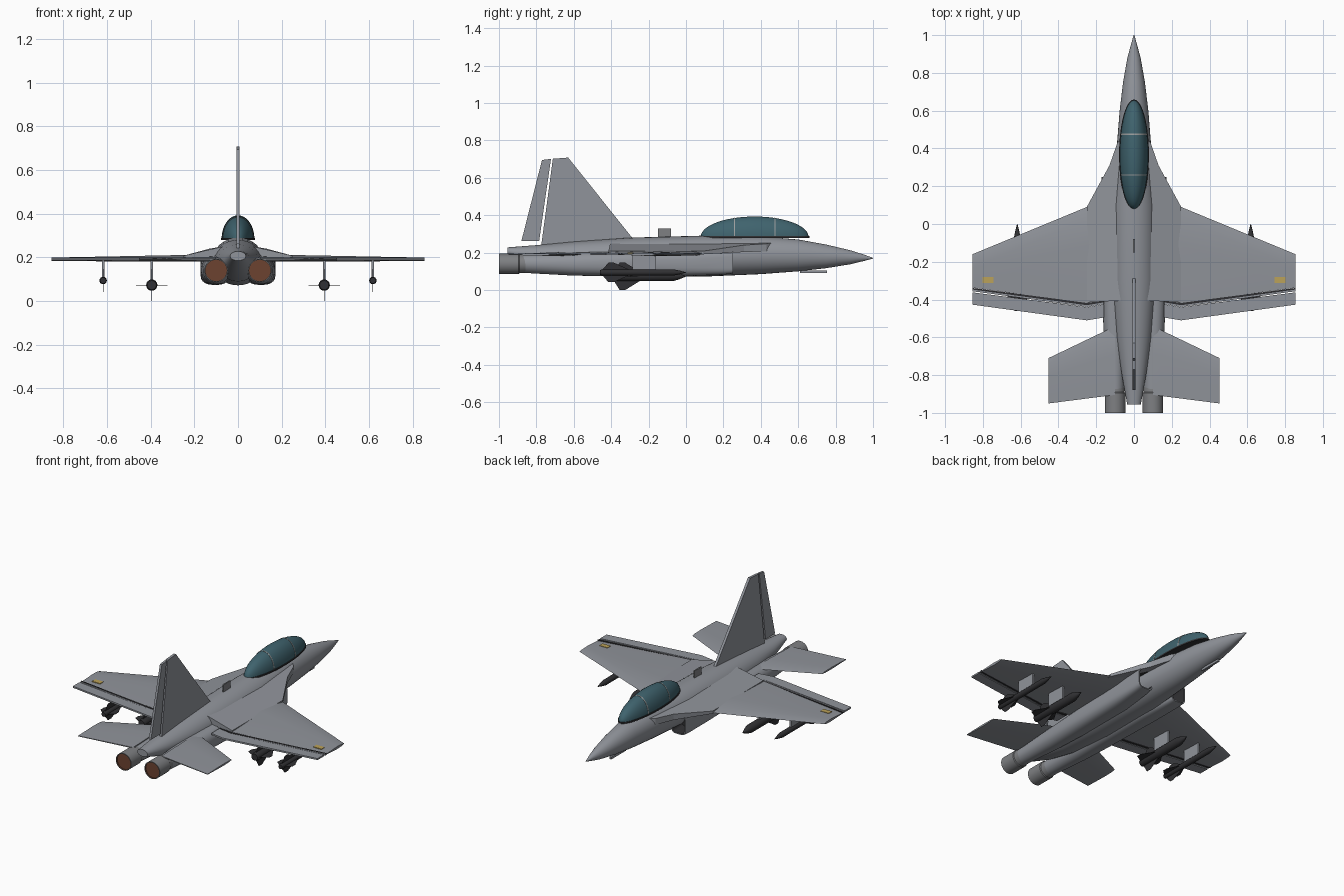
import bpy, bmesh, math

if "Cube" in bpy.data.objects:
    bpy.data.objects.remove(bpy.data.objects["Cube"])

def mat(name, r, g, b):
    m = bpy.data.materials.new(name)
    m.diffuse_color = (r, g, b, 1)
    m.use_nodes = True
    m.node_tree.nodes["Principled BSDF"].inputs["Base Color"].default_value = m.diffuse_color
    return m

GREY = mat("airframe grey", 0.28, 0.295, 0.325)
METAL = mat("nozzle metal", 0.21, 0.215, 0.225)
DARK = mat("dark trim", 0.03, 0.03, 0.033)
GLASS = mat("canopy glass", 0.05, 0.125, 0.155)
BURN = mat("exhaust brown", 0.15, 0.055, 0.03)
GOLD = mat("marker gold", 0.5, 0.36, 0.1)
FRAME = mat("canopy frame", 0.33, 0.34, 0.34)

def finish(bm, name, mats, smooth=None):
    bmesh.ops.recalc_face_normals(bm, faces=bm.faces[:])
    me = bpy.data.meshes.new(name)
    bm.to_mesh(me)
    bm.free()
    for m in mats:
        me.materials.append(m)
    ob = bpy.data.objects.new(name, me)
    bpy.context.collection.objects.link(ob)
    if smooth:
        bpy.ops.object.select_all(action='DESELECT')
        ob.select_set(True)
        bpy.context.view_layer.objects.active = ob
        bpy.ops.object.shade_smooth_by_angle(angle=math.radians(smooth))
    return ob

def skin(bm, rings, dark_from=None):
    """Bridge rings of points; faces from ring dark_from on use material 1."""
    vs = [[bm.verts.new(p) for p in r] for r in rings]
    n = len(vs[0])
    for k in range(len(vs) - 1):
        for i in range(n):
            j = (i + 1) % n
            f = bm.faces.new((vs[k][i], vs[k][j], vs[k + 1][j], vs[k + 1][i]))
            if dark_from is not None and k >= dark_from:
                f.material_index = 1
    bm.faces.new(vs[0])
    f = bm.faces.new(vs[-1])
    if dark_from is not None:
        f.material_index = 1

def loft(name, secs, mats, dark_from=None, n=32, smooth=35):
    """Sections (y, centre x, half width, z top, z bottom, squareness)."""
    rings = []
    for y, cx, rx, zt, zb, e in secs:
        ring = []
        for i in range(n):
            a = 2 * math.pi * i / n
            c, s = math.cos(a), math.sin(a)
            ring.append((cx + rx * math.copysign(abs(c) ** (2 / e), c), y,
                         (zt + zb) / 2 + (zt - zb) / 2 * math.copysign(abs(s) ** (2 / e), s)))
        rings.append(ring)
    bm = bmesh.new()
    skin(bm, rings, dark_from)
    return finish(bm, name, mats, smooth)

def box(name, x0, x1, y0, y1, z0, z1, m):
    bm = bmesh.new()
    skin(bm, [[(x0, y, z0), (x1, y, z0), (x1, y, z1), (x0, y, z1)] for y in (y0, y1)])
    return finish(bm, name, [m])

def panel(name, stations, m):
    """Flying surface; stations (x, y lead, y trail, z, half thickness)."""
    prof = [(0, 0), (0.12, 0.75), (0.4, 1), (1, 0.3), (1, -0.3), (0.4, -1), (0.12, -0.75)]
    bm = bmesh.new()
    skin(bm, [[(x, a + (b - a) * u, z + t * w) for u, w in prof] for x, a, b, z, t in stations])
    return finish(bm, name, [m], 20)

def plate(name, outline, top, bot, m):
    """Flat outline (x, y) with height functions of x."""
    bm = bmesh.new()
    skin(bm, [[(x, y, f(x)) for x, y in outline] for f in (bot, top)])
    return finish(bm, name, [m])

def slab_x(name, outline, h, m, x=0):
    """Side outline (y, z) with thickness 2h."""
    bm = bmesh.new()
    skin(bm, [[(x + d, y, z) for y, z in outline] for d in (-h, h)])
    return finish(bm, name, [m])

# Fuselage
loft("fuselage", [
    (1.0, 0, 0.002, 0.172, 0.168, 2), (0.95, 0, 0.016, 0.19, 0.155, 2),
    (0.88, 0, 0.035, 0.212, 0.138, 2), (0.75, 0, 0.058, 0.243, 0.117, 2),
    (0.6, 0, 0.076, 0.27, 0.1, 2), (0.4, 0, 0.092, 0.287, 0.085, 2),
    (0.1, 0, 0.118, 0.291, 0.072, 2), (-0.3, 0, 0.118, 0.28, 0.072, 2),
    (-0.6, 0, 0.094, 0.259, 0.09, 2), (-0.8, 0, 0.064, 0.24, 0.13, 2),
    (-0.955, 0, 0.036, 0.228, 0.185, 2)], [GREY])

# Canopy, its rim and two bows
def dome(name, rx, ry, rz, m, y0=None, y1=None):
    bm = bmesh.new()
    bmesh.ops.create_uvsphere(bm, u_segments=48, v_segments=24, radius=1)
    for v in bm.verts:
        v.co = (v.co.x * rx, v.co.y * ry + 0.367, v.co.z * rz + 0.285)
    cuts = [((0, 0, 0.285), (0, 0, -1))]
    if y0 is not None:
        cuts += [((0, y0, 0), (0, -1, 0)), ((0, y1, 0), (0, 1, 0))]
    for co, no in cuts:
        r = bmesh.ops.bisect_plane(bm, geom=bm.verts[:] + bm.edges[:] + bm.faces[:],
                                   plane_co=co, plane_no=no, clear_outer=True)
        bmesh.ops.holes_fill(bm, edges=[e for e in r["geom_cut"] if isinstance(e, bmesh.types.BMEdge)])
    finish(bm, name, [m], 40)

dome("canopy", 0.075, 0.288, 0.108, GLASS)
for nm, y in (("front_canopy_bow", 0.475), ("rear_canopy_bow", 0.26)):
    dome(nm, 0.0765, 0.29, 0.1095, FRAME, y - 0.003, y + 0.003)
bm = bmesh.new()
skin(bm, [[(0.079 * math.cos(a * math.pi / 24), 0.367 + 0.292 * math.sin(a * math.pi / 24), z)
           for a in range(48)] for z in (0.279, 0.288)])
finish(bm, "canopy_rim", [DARK])

# Vertical tail with separate rudder
slab_x("fin", [(-0.28, 0.27), (-0.63, 0.708), (-0.712, 0.702), (-0.775, 0.23)], 0.008, GREY)
slab_x("rudder", [(-0.722, 0.701), (-0.77, 0.695), (-0.88, 0.262), (-0.785, 0.262)], 0.007, GREY)
# Spine blade and chin probe
slab_x("spine_antenna", [(-0.15, 0.27), (-0.15, 0.33), (-0.08, 0.33), (-0.08, 0.27)], 0.004, METAL)
box("chin_probe", -0.006, 0.006, 0.61, 0.755, 0.09, 0.105, GREY)

# Store with four tail fins and a pylon
def store(name, x, z, r, span, tail, mid):
    loft(name, [(tail, x, r * 0.8, z + r * 0.8, z - r * 0.8, 2),
                (tail + 0.02, x, r, z + r, z - r, 2),
                (-0.07, x, r, z + r, z - r, 2),
                (-0.035, x, r * 0.6, z + r * 0.6, z - r * 0.6, 2),
                (0.0, x, 0.001, z + 0.001, z - 0.001, 2)], [DARK], n=16)
    o = [(tail, 0), (tail + 0.045, span), (tail + 0.075, span), (tail + 0.16, r * 0.8),
         (tail + 0.16, -r * 0.8), (tail + 0.075, -span), (tail + 0.045, -span)]
    slab_x(name + "_upright_fins", [(y, z + d) for y, d in o], 0.001, DARK, x)
    plate(name + "_level_fins", [(x + d, y) for y, d in o],
          lambda q: z + 0.001, lambda q: z - 0.001, DARK)
    box(name + "_pylon", x - 0.006, x + 0.006, -0.285, -0.16, z + r * 0.7, 0.19, GREY)

for s, side in ((-1, "left_"), (1, "right_")):
    # Engine nacelle with hollow dark intake
    loft(side + "nacelle", [
        (-0.9, s * 0.1, 0.047, 0.188, 0.094, 2), (-0.8, s * 0.1, 0.05, 0.192, 0.088, 2),
        (-0.6, s * 0.1, 0.06, 0.2, 0.077, 2.2), (-0.4, s * 0.1, 0.067, 0.205, 0.074, 2.4),
        (0.0, s * 0.105, 0.067, 0.21, 0.074, 3), (0.2, s * 0.118, 0.054, 0.212, 0.082, 4),
        (0.25, s * 0.122, 0.05, 0.212, 0.088, 4.5), (0.25, s * 0.122, 0.043, 0.205, 0.095, 4.5),
        (0.16, s * 0.12, 0.04, 0.2, 0.1, 4)], [GREY, DARK], 7)
    # Exhaust nozzle
    loft(side + "nozzle", [
        (-0.82, s * 0.1, 0.046, 0.186, 0.094, 2), (-0.89, s * 0.1, 0.05, 0.19, 0.09, 2),
        (-0.895, s * 0.1, 0.054, 0.194, 0.086, 2), (-1.0, s * 0.1, 0.054, 0.194, 0.086, 2),
        (-1.0, s * 0.1, 0.049, 0.189, 0.091, 2), (-0.992, s * 0.1, 0.049, 0.189, 0.091, 2)],
        [METAL, BURN], 4)
    # Leading edge strake sloping down to the wing
    plate(side + "strake", [(s * x, y) for x, y in
          ((0.06, 0.46), (0.088, 0.43), (0.13, 0.31), (0.25, 0.09), (0.25, -0.415), (0.06, -0.405))],
          lambda x: 0.252 - 0.17 * (abs(x) - 0.06) - 0.012 * (abs(x) > 0.2),
          lambda x: 0.21 - 0.1 * (abs(x) - 0.06), GREY)
    # Wing, hinge line and flap
    panel(side + "wing", [(s * 0.12, 0.14, -0.4, 0.198, 0.016), (s * 0.25, 0.09, -0.418, 0.196, 0.015),
                          (s * 0.855, -0.16, -0.338, 0.191, 0.008)], GREY)
    for nm, a, b, z, h, m in (("hinge_line", 0.004, 0.012, 0.193, 0.006, DARK),
                              ("hinge_strip", 0.012, 0.021, 0.193, 0.004, GREY),
                              ("flap", 0.027, 0.092, 0.193, 0.005, GREY)):
        plate(side + nm, [(s * x, y) for x, y in (
              (0.16, -0.398 - a), (0.25, -0.413 - a), (0.855, -0.335 - a),
              (0.855, -0.335 - b), (0.25, -0.418 - b), (0.16, -0.403 - b))],
              lambda x: z + h, lambda x: z - h, m)
    # Tailplane
    panel(side + "tailplane", [(s * 0.1, -0.535, -0.905, 0.192, 0.01), (s * 0.14, -0.56, -0.91, 0.192, 0.01),
                               (s * 0.453, -0.71, -0.95, 0.19, 0.006)], GREY)
    # Wing tip marker plate
    box(side + "wing_marker", *sorted((s * 0.745, s * 0.802)), -0.312, -0.28, 0.192, 0.2, GOLD)
    # Underwing stores
    store(side + "inner_store", s * 0.395, 0.073, 0.026, 0.073, -0.40, 0)
    store(side + "outer_store", s * 0.618, 0.094, 0.017, 0.052, -0.46, 0)
